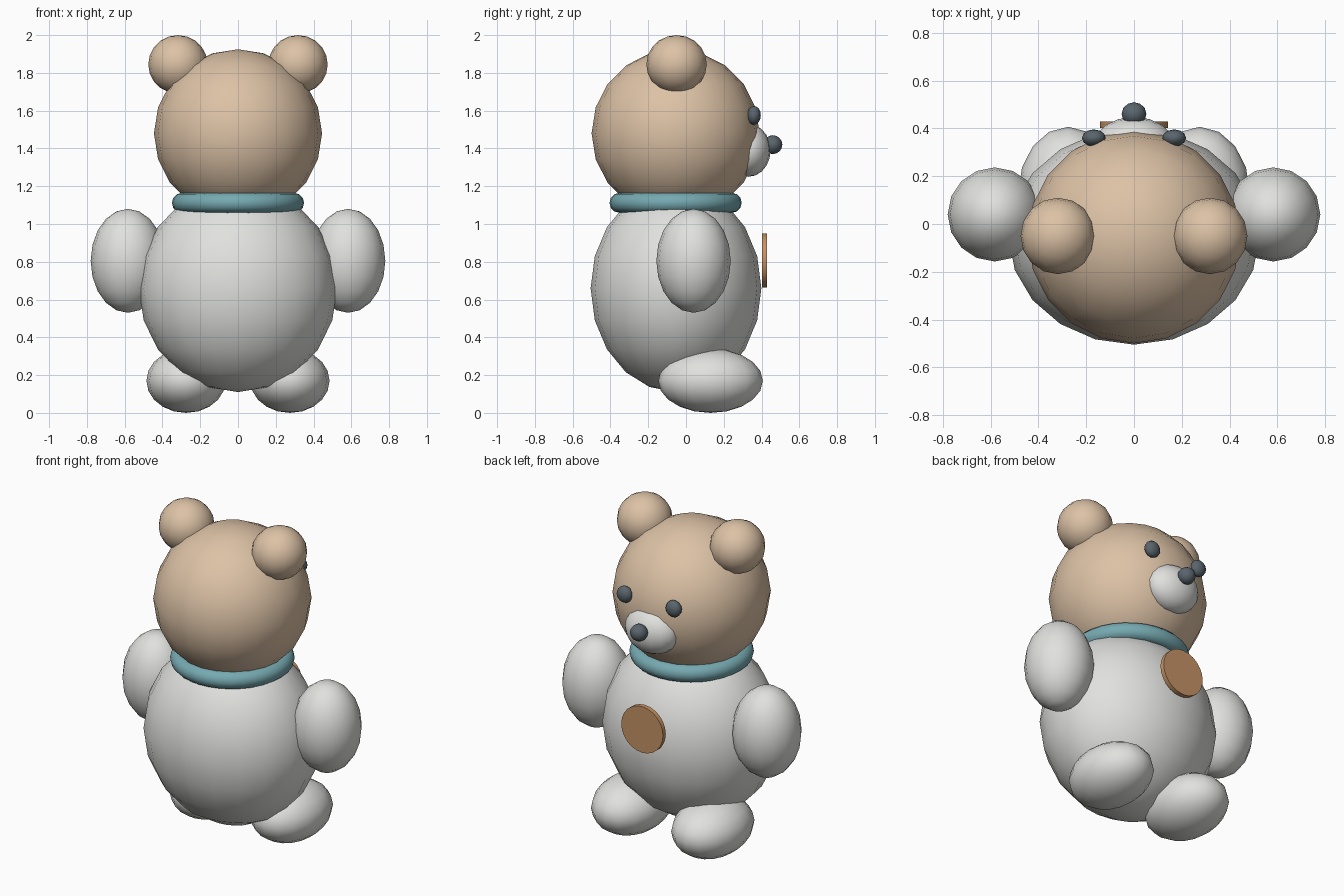
import bpy
import math

cube = bpy.data.objects.get("Cube")
if cube:
    bpy.data.objects.remove(cube, do_unlink=True)


def material(name, rgb):
    mat = bpy.data.materials.new(name)
    mat.use_nodes = True
    mat.diffuse_color = (*rgb, 1)
    bsdf = next(n for n in mat.node_tree.nodes if n.type == 'BSDF_PRINCIPLED')
    bsdf.inputs["Base Color"].default_value = (*rgb, 1)
    return mat


TAN = material("tan fur", (0.72, 0.54, 0.38))
WHITE = material("pale grey fur", (0.75, 0.75, 0.73))
TEAL = material("teal collar", (0.18, 0.40, 0.44))
DARK = material("dark slate", (0.10, 0.13, 0.15))
BROWN = material("copper brown", (0.56, 0.29, 0.13))


def finish(name, mat):
    obj = bpy.context.object
    obj.name = name
    obj.data.materials.append(mat)
    return obj


def blob(name, centre, radii, mat, segments=16, rings=10):
    """Smooth ellipsoid."""
    bpy.ops.mesh.primitive_uv_sphere_add(
        segments=segments, ring_count=rings, radius=1, location=centre)
    obj = finish(name, mat)
    obj.scale = radii
    bpy.ops.object.transform_apply(location=False, rotation=False, scale=True)
    bpy.ops.object.shade_smooth()
    return obj


def pair(name, centre, radii, mat, **detail):
    """Mirrored ellipsoids; left is +x."""
    x, y, z = centre
    for side, sign in (("left", 1), ("right", -1)):
        blob(f"{side}_{name}", (sign * x, y, z), radii, mat, **detail)


# Body and head
blob("body", (0, -0.053, 0.66), (0.525, 0.452, 0.55), WHITE, 20, 10)
blob("head", (0, -0.055, 1.48), (0.445, 0.445, 0.445), TAN, 20, 10)

# Ears and limbs
pair("ear", (0.318, -0.05, 1.845), (0.157, 0.16, 0.155), TAN)
pair("arm", (0.583, 0.04, 0.805), (0.197, 0.197, 0.275), WHITE)
pair("foot", (0.275, 0.13, 0.17), (0.21, 0.277, 0.17), WHITE)

# Face
blob("muzzle", (0, 0.33, 1.39), (0.17, 0.118, 0.14), WHITE)
blob("nose", (0, 0.46, 1.42), (0.052, 0.05, 0.05), DARK, 12, 8)
pair("eye", (0.168, 0.36, 1.575), (0.05, 0.036, 0.05), DARK,
     segments=12, rings=8)

# Collar
bpy.ops.mesh.primitive_torus_add(
    major_radius=0.297, minor_radius=0.053, major_segments=32,
    minor_segments=12, location=(0, -0.055, 1.112))
finish("collar", TEAL)
bpy.ops.object.shade_smooth()

# Round chest badge
bpy.ops.mesh.primitive_cylinder_add(
    vertices=24, radius=0.143, depth=0.028, location=(0, 0.416, 0.807),
    rotation=(math.pi / 2, 0, 0))
finish("chest_badge", BROWN)
bpy.ops.object.shade_smooth_by_angle(angle=math.radians(30))
